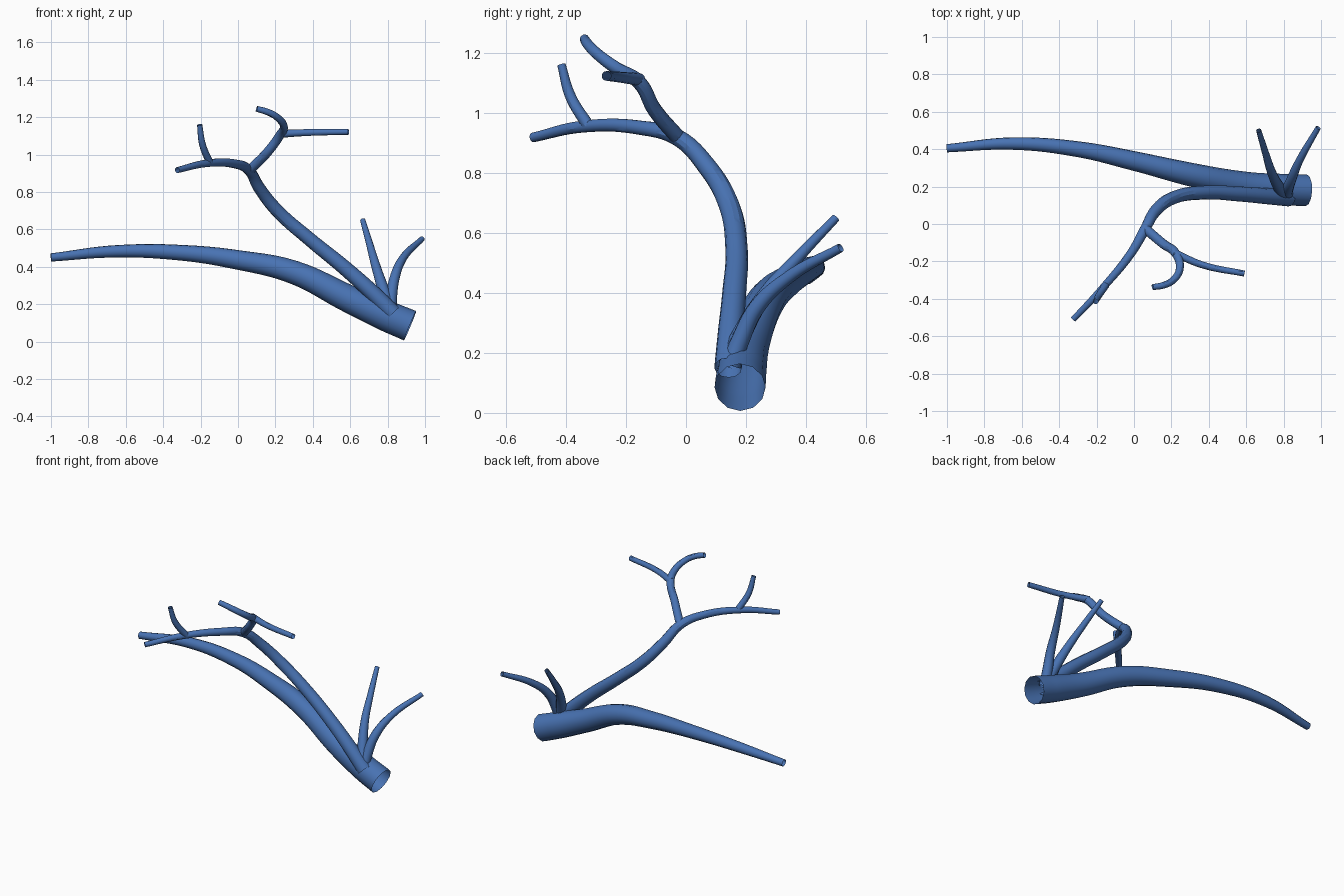
import bpy

blue = bpy.data.materials.new("branch blue")
blue.diffuse_color = (0.065, 0.17, 0.45, 1)


def branch(name, points):
    """Open tapered tube through (x, y, z, radius) points."""
    cu = bpy.data.curves.new(name, 'CURVE')
    cu.dimensions = '3D'
    cu.bevel_depth = 1.0
    cu.bevel_resolution = 4
    cu.resolution_u = 8
    cu.use_fill_caps = False
    sp = cu.splines.new('BEZIER')
    sp.bezier_points.add(len(points) - 1)
    for bp, (x, y, z, r) in zip(sp.bezier_points, points):
        bp.co = (x, y, z)
        bp.radius = r
        bp.handle_left_type = bp.handle_right_type = 'AUTO'
    ob = bpy.data.objects.new(name, cu)
    bpy.context.collection.objects.link(ob)
    # turn the curve into a smooth mesh
    bpy.ops.object.select_all(action='DESELECT')
    bpy.context.view_layer.objects.active = ob
    ob.select_set(True)
    bpy.ops.object.convert(target='MESH')
    ob = bpy.context.view_layer.objects.active
    ob.data.materials.clear()
    ob.data.materials.append(blue)
    bpy.ops.object.shade_smooth_by_angle()


# thick low limb
branch("main_limb", [
    (.92, .18, .085, .085), (.80, .185, .135, .083), (.60, .205, .225, .074),
    (.30, .265, .37, .063), (0, .337, .437, .052), (-.30, .40, .475, .042),
    (-.65, .43, .483, .033), (-1.0, .405, .45, .022)])

# tall limb rising from the base, running on into the left fork
branch("upper_limb", [
    (.83, .14, .15, .046), (.72, .148, .26, .043), (.57, .16, .395, .04),
    (.38, .168, .55, .037), (.21, .14, .70, .035), (.115, .07, .82, .032),
    (.06, -.025, .915, .028), (-.015, -.155, .95, .024),
    (-.17, -.345, .953, .02), (-.325, -.51, .917, .016)])

branch("left_twig", [
    (-.15, -.325, .955, .02), (-.19, -.385, 1.055, .018),
    (-.205, -.415, 1.16, .014)])

# right fork with its curling end and side twig
branch("right_fork", [
    (.06, -.025, .915, .026), (.155, -.105, 1.01, .025),
    (.225, -.16, 1.105, .024), (.245, -.235, 1.15, .021),
    (.215, -.295, 1.195, .019), (.165, -.325, 1.225, .018),
    (.10, -.338, 1.245, .016)])

branch("right_twig", [
    (.215, -.155, 1.11, .021), (.37, -.22, 1.118, .018),
    (.59, -.265, 1.122, .016)])

# two shoots near the base
branch("straight_shoot", [
    (.81, .145, .16, .038), (.785, .18, .25, .033), (.74, .265, .395, .025),
    (.703, .38, .525, .019), (.667, .50, .65, .014)])

branch("curved_shoot", [
    (.815, .15, .16, .034), (.82, .18, .24, .031), (.84, .235, .35, .027),
    (.885, .34, .45, .021), (.985, .515, .55, .015)])
